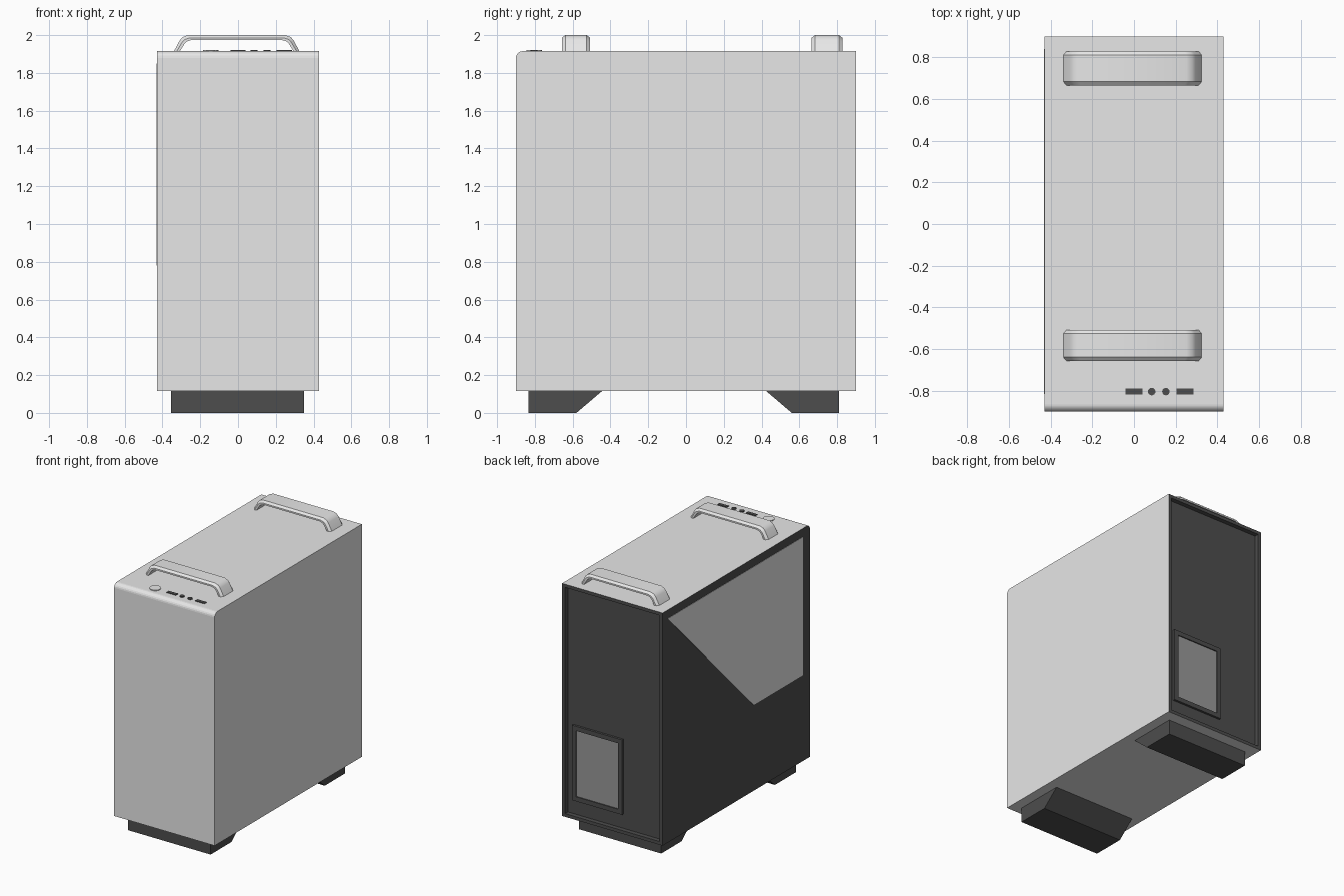
import bpy, bmesh, math
from mathutils import Vector

if "Cube" in bpy.data.objects:
    bpy.data.objects.remove(bpy.data.objects["Cube"])


def material(name, v):
    m = bpy.data.materials.new(name)
    m.diffuse_color = (v, v, v, 1)
    m.use_nodes = True
    m.node_tree.nodes["Principled BSDF"].inputs["Base Color"].default_value = m.diffuse_color
    return m


GREY = material("light grey", 0.8)
BLACK = material("black", 0.075)
MID = material("mid grey", 0.32)


def finish(name, bm, *mats):
    bmesh.ops.recalc_face_normals(bm, faces=bm.faces[:])
    me = bpy.data.meshes.new(name)
    bm.to_mesh(me)
    bm.free()
    ob = bpy.data.objects.new(name, me)
    bpy.context.collection.objects.link(ob)
    for m in mats:
        me.materials.append(m)
    return ob


def box_bm(lo, hi):
    bm = bmesh.new()
    bmesh.ops.create_cube(bm, size=1)
    for v in bm.verts:
        v.co = Vector([lo[i] + (v.co[i] + 0.5) * (hi[i] - lo[i]) for i in range(3)])
    return bm


def prism(name, pts, x0, x1, mat):
    """Extrude a (y, z) profile along x."""
    bm = bmesh.new()
    f = bm.faces.new([bm.verts.new((x0, y, z)) for y, z in pts])
    r = bmesh.ops.extrude_face_region(bm, geom=[f])
    vs = [g for g in r["geom"] if isinstance(g, bmesh.types.BMVert)]
    bmesh.ops.translate(bm, verts=vs, vec=(x1 - x0, 0, 0))
    return finish(name, bm, mat)


def recess_back(bm, rim, depth):
    """Inset the +y face and push it inwards; returns the floor face."""
    bm.normal_update()
    face = max(bm.faces, key=lambda f: f.normal.y)
    bmesh.ops.inset_individual(bm, faces=[face], thickness=rim, use_even_offset=True)
    face = bmesh.ops.extrude_discrete_faces(bm, faces=[face])["faces"][0]
    bmesh.ops.translate(bm, verts=face.verts[:], vec=(0, -depth, 0))
    return face


# Case body: rounded front top edge, black left side and recessed black back
bm = box_bm((-0.43, -0.9, 0.115), (0.43, 0.9, 1.915))
edge = [e for e in bm.edges if all(v.co.y < 0 and v.co.z > 1 for v in e.verts)]
bmesh.ops.bevel(bm, geom=edge, offset=0.035, segments=5, profile=0.5, affect='EDGES')
recess_back(bm, 0.025, 0.035)
bm.normal_update()
for f in bm.faces:
    c = f.calc_center_median()
    inner = c.y > 0.86
    f.material_index = 1 if f.normal.x < -0.9 or inner else 0
body = finish("case_body", bm, GREY, BLACK)

# Side window
prism("side_window", [(0.84, 1.85), (-0.815, 1.85), (-0.815, 0.78), (-0.21, 0.78)],
      -0.4325, -0.429, GREY)

# Power supply frame with grey plate
bm = box_bm((-0.07, 0.86, 0.25), (0.36, 0.882, 0.83))
recess_back(bm, 0.035, 0.008).material_index = 1
finish("power_supply_frame", bm, BLACK, MID)

# Feet
prism("front_foot", [(-0.835, 0), (-0.58, 0), (-0.445, 0.115), (-0.835, 0.115)], -0.355, 0.35, BLACK)
prism("back_foot", [(0.81, 0), (0.56, 0), (0.425, 0.115), (0.81, 0.115)], -0.355, 0.35, BLACK)


def arch(half, top, corner):
    """Half of the arch outline as (x, z), mirrored into a full path."""
    h = top - 1.913
    left = [(-half, 1.913), (-half + corner * 0.42, 1.913 + h * 0.68),
            (-half + corner * 0.62, 1.913 + h * 0.88), (-half + corner, top)]
    return left + [(-x, z) for x, z in reversed(left)]


def handle(name, y0, y1):
    """Bar swept over an arch with chamfered outer edges."""
    c = 0.018
    outer, mid, inner = arch(0.333, 2.0, 0.075), arch(0.318, 1.986, 0.07), arch(0.302, 1.974, 0.062)
    bm = bmesh.new()
    rings = []
    for o, m, i in zip(outer, mid, inner):
        section = [(i, y0), (m, y0), (o, y0 + c), (o, y1 - c), (m, y1), (i, y1)]
        rings.append([bm.verts.new((p[0] - 0.007, y, p[1])) for p, y in section])
    for a, b in zip(rings, rings[1:]):
        for k in range(6):
            n = (k + 1) % 6
            bm.faces.new((a[k], a[n], b[n], b[k]))
    bm.faces.new(rings[0])
    bm.faces.new(rings[-1])
    ob = finish(name, bm, GREY)
    bpy.ops.object.select_all(action='DESELECT')
    ob.select_set(True)
    bpy.context.view_layer.objects.active = ob
    bpy.ops.object.shade_smooth_by_angle(angle=math.radians(32))


handle("front_handle", -0.657, -0.508)
handle("back_handle", 0.665, 0.828)


# Top controls: power button, two sockets, two ports
def disc(name, x, r, mat):
    bm = bmesh.new()
    bmesh.ops.create_cone(bm, cap_ends=True, segments=16, radius1=r, radius2=r, depth=0.01)
    bmesh.ops.translate(bm, verts=bm.verts[:], vec=(x, -0.804, 1.916))
    finish(name, bm, mat)


disc("power_button", -0.145, 0.041, GREY)
for n, x in enumerate((0.085, 0.153)):
    disc(f"audio_socket_{n + 1}", x, 0.018, BLACK)
for n, x in enumerate((0, 0.245)):
    finish(f"port_{n + 1}", box_bm((x - 0.04, -0.817, 1.91), (x + 0.04, -0.79, 1.92)), BLACK)
